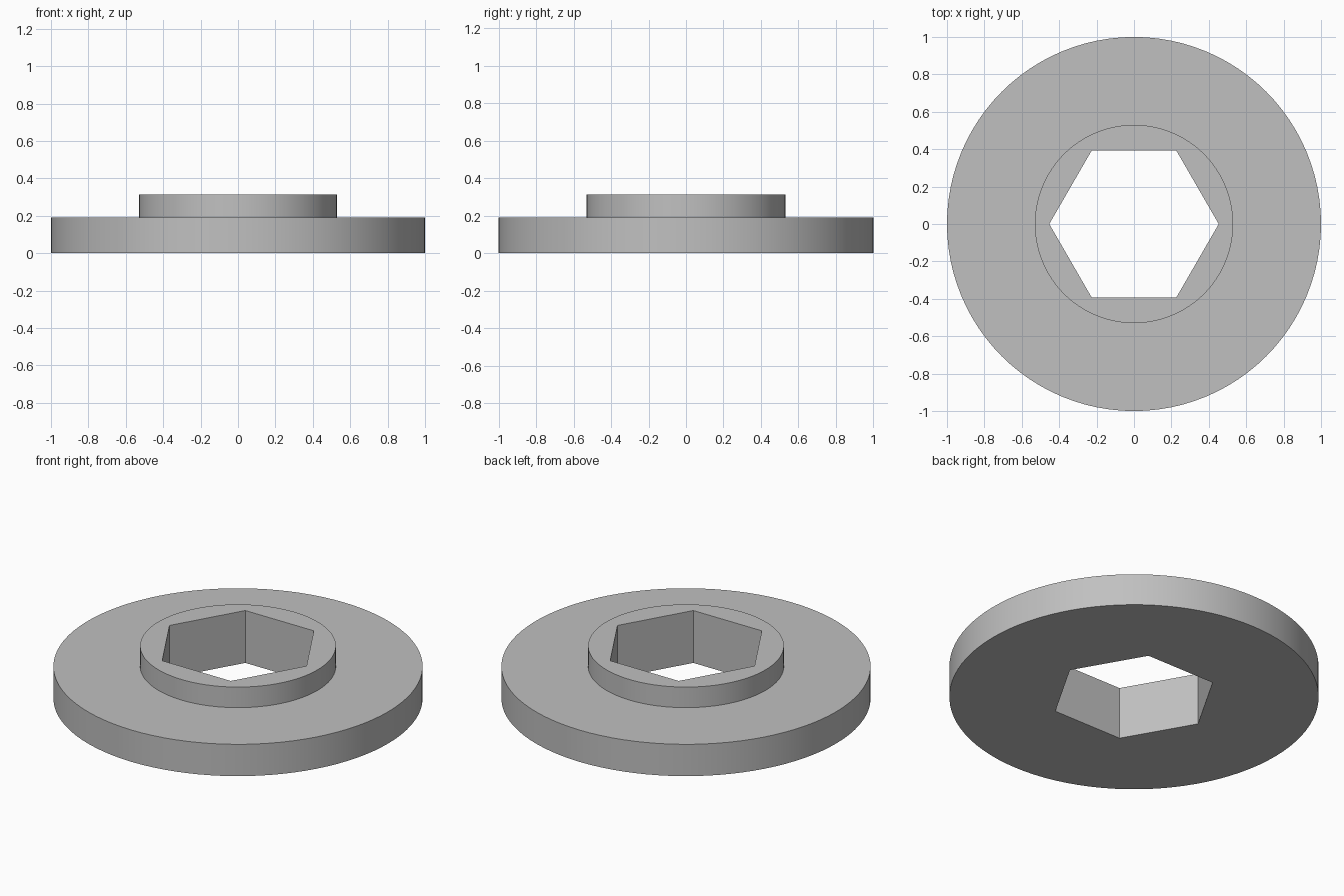
import bpy
import bmesh
from math import cos, sin, pi, radians

SEGMENTS = 96
FLANGE_RADIUS, FLANGE_HEIGHT = 1.0, 0.19
BOSS_RADIUS, TOTAL_HEIGHT = 0.53, 0.313
HEX_RADIUS = 0.453

cube = bpy.data.objects.get("Cube")
if cube:
    bpy.data.objects.remove(cube, do_unlink=True)

# Plain grey metal
grey = bpy.data.materials.new("grey_metal")
grey.use_nodes = True
colour = (0.53, 0.53, 0.53, 1)
grey.diffuse_color = colour
grey.node_tree.nodes["Principled BSDF"].inputs["Base Color"].default_value = colour


def circle(radius):
    return lambda angle: radius


def hexagon(radius):
    # Distance from the centre to a hexagon with a corner on the x axis
    return lambda angle: radius * cos(pi / 6) / cos(angle % (pi / 3) - pi / 6)


# Closed cross-section: outer rim, shoulder, boss, then down the hex bore
section = [
    (circle(FLANGE_RADIUS), 0),
    (circle(FLANGE_RADIUS), FLANGE_HEIGHT),
    (circle(BOSS_RADIUS), FLANGE_HEIGHT),
    (circle(BOSS_RADIUS), TOTAL_HEIGHT),
    (hexagon(HEX_RADIUS), TOTAL_HEIGHT),
    (hexagon(HEX_RADIUS), 0),
]

bm = bmesh.new()
rings = []
for outline, z in section:
    ring = []
    for i in range(SEGMENTS):
        a = 2 * pi * i / SEGMENTS
        r = outline(a)
        ring.append(bm.verts.new((r * cos(a), r * sin(a), z)))
    rings.append(ring)

# Skin neighbouring rings, the last joining back to the first
for lower, upper in zip(rings, rings[1:] + rings[:1]):
    for i in range(SEGMENTS):
        j = (i + 1) % SEGMENTS
        bm.faces.new((lower[i], lower[j], upper[j], upper[i]))
bmesh.ops.recalc_face_normals(bm, faces=bm.faces)

mesh = bpy.data.meshes.new("flanged_hex_washer")
bm.to_mesh(mesh)
bm.free()
mesh.materials.append(grey)
washer = bpy.data.objects.new("flanged_hex_washer", mesh)
bpy.context.collection.objects.link(washer)

# Smooth round walls, crisp rims and bore corners
bpy.ops.object.select_all(action="DESELECT")
washer.select_set(True)
bpy.context.view_layer.objects.active = washer
bpy.ops.object.shade_smooth_by_angle(angle=radians(30))
